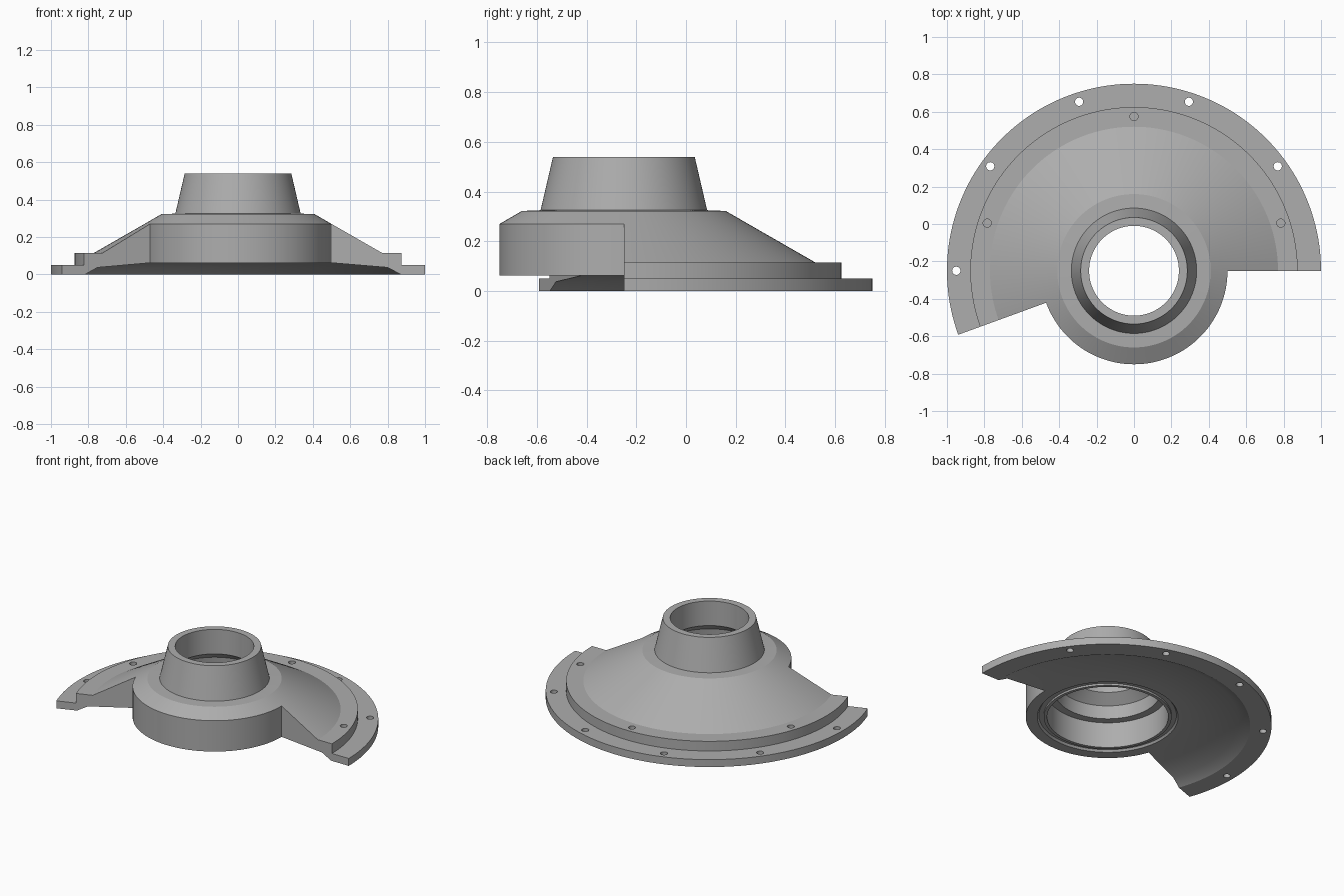
import bpy, bmesh
from math import radians, cos, sin
from mathutils import Matrix, Vector

cube = bpy.data.objects.get("Cube")
if cube:
    bpy.data.objects.remove(cube)

AXIS_Y = -0.25   # the hub axis sits in front of the origin
SWEEP = 200      # degrees covered by the flange

grey = bpy.data.materials.new("cast_grey")
grey.use_nodes = True
grey.diffuse_color = (0.42, 0.42, 0.42, 1)
grey.node_tree.nodes["Principled BSDF"].inputs["Base Color"].default_value = (0.42, 0.42, 0.42, 1)

# Profiles as (radius, height): hub core with neck and stepped bore, then flange
core = [(0.5, 0.27), (0.41, 0.322), (0.335, 0.325), (0.285, 0.54), (0.24, 0.54),
        (0.24, 0.375), (0.31, 0.32), (0.32, 0.235), (0.37, 0.235), (0.37, 0.062),
        (0.39, 0.062), (0.39, 0.075), (0.42, 0.075), (0.43, 0.062), (0.5, 0.062)]
flange = [(0.5, 0.062), (0.8, 0.037), (0.87, 0), (1, 0), (1, 0.05),
          (0.875, 0.05), (0.875, 0.115), (0.77, 0.115), (0.5, 0.27)]
wall = [flange[0], flange[-1]]


def at(r, z, deg):
    a = radians(deg)
    return Vector((r * cos(a), r * sin(a) + AXIS_Y, z))


def revolve(bm, profile, start, sweep):
    verts = [bm.verts.new(at(r, z, start)) for r, z in profile]
    edges = [bm.edges.new(pair) for pair in zip(verts, verts[1:])]
    bmesh.ops.spin(bm, geom=verts + edges, cent=(0, AXIS_Y, 0), axis=(0, 0, 1),
                   angle=radians(sweep), steps=sweep // 2)


def make_object(name, bm):
    bmesh.ops.recalc_face_normals(bm, faces=bm.faces[:])
    mesh = bpy.data.meshes.new(name)
    bm.to_mesh(mesh)
    bm.free()
    mesh.materials.append(grey)
    obj = bpy.data.objects.new(name, mesh)
    bpy.context.collection.objects.link(obj)
    return obj


# Housing: flanged sector, plain hub wall on the rest, flat cut ends
bm = bmesh.new()
for profile in (core, flange):
    revolve(bm, profile, 0, SWEEP)
for profile in (core, wall):
    revolve(bm, profile, SWEEP, 360 - SWEEP)
for end in (0, SWEEP):
    bm.faces.new([bm.verts.new(at(r, z, end)) for r, z in flange])
bmesh.ops.remove_doubles(bm, verts=bm.verts[:], dist=0.0005)
housing = make_object("flanged_housing", bm)

# Bolt holes through the rim, and blind holes in the raised ring
holes = [(0.95, a, 0.025, 0.2) for a in range(36, 181, 36)]
holes += [(0.825, a, 0.115, 0.11) for a in (18, 90, 162)]
bm = bmesh.new()
for r, a, z, depth in holes:
    bmesh.ops.create_cone(bm, cap_ends=True, segments=24, radius1=0.022, radius2=0.022,
                          depth=depth, matrix=Matrix.Translation(at(r, z, a)))
cutter = make_object("hole_cutter", bm)
cutter.hide_render = True

cut = housing.modifiers.new("holes", "BOOLEAN")
cut.operation = "DIFFERENCE"
cut.solver = "EXACT"
cut.object = cutter
bpy.ops.object.select_all(action="DESELECT")
housing.select_set(True)
bpy.context.view_layer.objects.active = housing
bpy.ops.object.modifier_apply(modifier=cut.name)
bpy.data.objects.remove(cutter)
bpy.ops.object.shade_smooth_by_angle(angle=radians(25))
